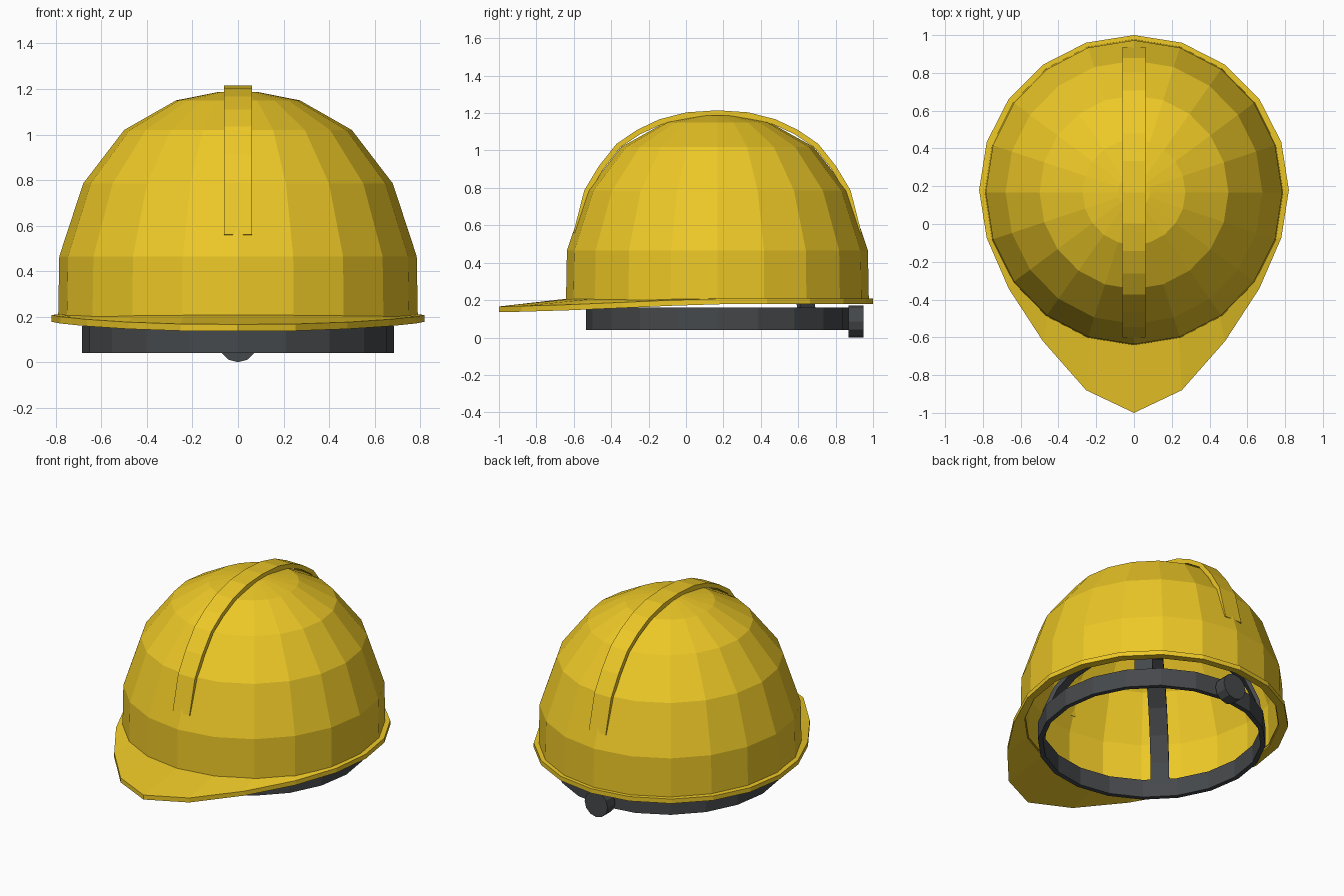
import bpy, bmesh
from math import sin, cos, pi

if "Cube" in bpy.data.objects:
    bpy.data.objects.remove(bpy.data.objects["Cube"])

N = 20           # sides of the dome
CY = 0.168       # dome centre along y
RATIO = 1.025    # dome is slightly longer than wide


def material(name, rgb):
    m = bpy.data.materials.new(name)
    m.diffuse_color = (*rgb, 1)
    m.use_nodes = True
    m.node_tree.nodes["Principled BSDF"].inputs["Base Color"].default_value = m.diffuse_color
    return m


YELLOW = material("yellow_plastic", (0.85, 0.58, 0.02))
DARK = material("dark_plastic", (0.06, 0.065, 0.07))


def make(name, verts, faces, mat):
    me = bpy.data.meshes.new(name)
    me.from_pydata(verts, [], faces)
    bm = bmesh.new()
    bm.from_mesh(me)
    bmesh.ops.recalc_face_normals(bm, faces=bm.faces)
    bm.to_mesh(me)
    bm.free()
    me.materials.append(mat)
    ob = bpy.data.objects.new(name, me)
    bpy.context.collection.objects.link(ob)
    return ob


def loft(name, rings, mat, closed=False, caps=False):
    """Bridge equal-length point loops; optionally join last to first or cap."""
    n, k = len(rings[0]), len(rings)
    verts = [p for r in rings for p in r]
    faces = [(i * n + j, i * n + (j + 1) % n,
              (i + 1) % k * n + (j + 1) % n, (i + 1) % k * n + j)
             for i in range(k if closed else k - 1) for j in range(n)]
    if caps:
        faces += [tuple(range(n)), tuple(range((k - 1) * n, k * n))]
    return make(name, verts, faces, mat)


def ring(rx, z, ry=None, cy=CY):
    ry = rx * RATIO if ry is None else ry
    return [(rx * sin(2 * pi * j / N), cy + ry * cos(2 * pi * j / N), z)
            for j in range(N)]


# Hollow shell: up the outside, down the inside
outer = [(0.79, 0.19), (0.785, 0.465), (0.68, 0.785), (0.50, 1.02),
         (0.272, 1.15), (0.085, 1.187)]
inner = [(0.06, 1.157), (0.26, 1.12), (0.48, 0.995), (0.652, 0.77),
         (0.755, 0.46), (0.76, 0.19)]
profile = outer + inner
shell = loft("shell", [ring(r, z) for r, z in outer], YELLOW, caps=False)
bpy.data.objects.remove(shell)
rings = [ring(r, z) for r, z in outer] + [[(0, CY, 1.19)] * N]
rings += [[(0, CY, 1.16)] * N] + [ring(r, z) for r, z in inner]
shell = loft("shell", rings, YELLOW, closed=True)
bm = bmesh.new()
bm.from_mesh(shell.data)
bmesh.ops.remove_doubles(bm, verts=bm.verts, dist=0.0005)
bmesh.ops.delete(bm, geom=[f for f in bm.faces if f.calc_area() < 1e-7],
                 context='FACES')
bmesh.ops.recalc_face_normals(bm, faces=bm.faces)
bm.to_mesh(shell.data)
bm.free()

# Brim: narrow lip all round that stretches into a drooping peak at the front
EXTEND = {0: 0.36, 1: 0.28, 2: 0.137, 3: 0.04}
DROOP = {0: 0.042, 1: 0.04, 2: 0.032, 3: 0.02, 4: 0.008}


def brim_edge(z):
    pts = []
    for j, (x, y, _) in enumerate(ring(0.82, z, 0.82, 0.18)):
        k = abs(j - N // 2)
        pts.append((x, y - EXTEND.get(k, 0), z - DROOP.get(k, 0)))
    return pts


loft("brim", [ring(0.765, 0.21), brim_edge(0.208), brim_edge(0.178),
              ring(0.765, 0.18)], YELLOW, closed=True)

# Raised centre ridge that fades into the shell at both ends
half = [(0.77, 0.56), (0.712, 0.787), (0.635, 0.915), (0.54, 1.035),
        (0.43, 1.11), (0.31, 1.167), (0.165, 1.204)]
path = [(-y, z) for y, z in half] + [(0, 1.215)] + [(y, z) for y, z in half[::-1]]
W = 0.062
sections = []
for y, z in path:
    yi, zi = y * 0.96, z - 0.04 * (1 - abs(y))
    sections.append([(-W, CY + y, z), (W, CY + y, z),
                     (W, CY + yi, zi), (-W, CY + yi, zi)])
loft("ridge", sections, YELLOW, caps=True)

# Headband
loft("headband", [ring(0.685, 0.04), ring(0.685, 0.16), ring(0.655, 0.16),
                  ring(0.655, 0.04)], DARK, closed=True)

# Crossed suspension straps arching between the headband corners
for name, ang in (("strap_a", pi / 4), ("strap_b", 3 * pi / 4)):
    d, s = (cos(ang), sin(ang)), (-sin(ang), cos(ang))
    sections = []
    for i in range(13):
        t = pi * i / 12
        sec = []
        for r, h, w in ((0.675, 0.66, -1), (0.675, 0.66, 1),
                        (0.65, 0.635, 1), (0.65, 0.635, -1)):
            u, v = r * cos(t), 0.055 * w
            sec.append((u * d[0] + v * s[0], CY + (u * d[1] + v * s[1]) * RATIO,
                        0.1 + h * sin(t)))
        sections.append(sec)
    loft(name, sections, DARK, caps=True)

# Adjusting knob at the back
K = 12
loft("adjuster_knob", [[(0.085 * sin(2 * pi * j / K), y, 0.085 + 0.085 * cos(2 * pi * j / K))
                        for j in range(K)] for y in (0.87, 0.95)], DARK, caps=True)
